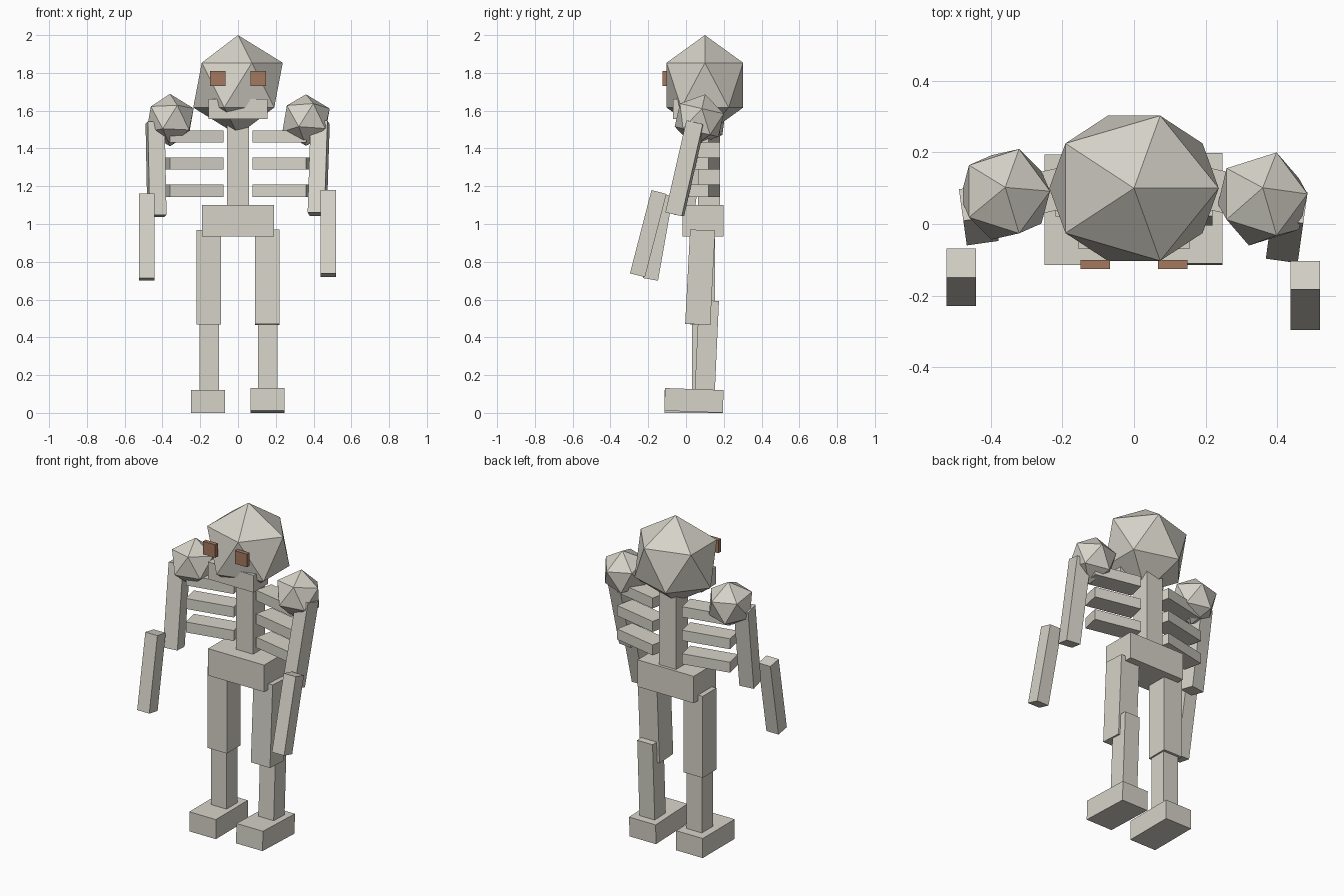
import bpy
import bmesh
from math import radians
from mathutils import Euler

default = bpy.data.objects.get("Cube")
if default:
    bpy.data.objects.remove(default, do_unlink=True)


def material(name, rgb):
    mat = bpy.data.materials.new(name)
    mat.use_nodes = True
    mat.diffuse_color = (*rgb, 1)
    mat.node_tree.nodes["Principled BSDF"].inputs["Base Color"].default_value = (*rgb, 1)
    return mat


BONE = material("pale bone", (0.67, 0.65, 0.58))
EYE = material("rust brown", (0.37, 0.19, 0.115))


def finish(bm, name, loc, mat, pitch, yaw):
    mesh = bpy.data.meshes.new(name)
    bm.to_mesh(mesh)
    bm.free()
    mesh.materials.append(mat)
    obj = bpy.data.objects.new(name, mesh)
    obj.location = loc
    obj.rotation_euler = Euler((radians(pitch), 0, radians(yaw)))
    bpy.context.collection.objects.link(obj)
    return obj


def box(name, loc, size, mat=BONE, pitch=0, yaw=0):
    bm = bmesh.new()
    bmesh.ops.create_cube(bm, size=1)
    bmesh.ops.scale(bm, vec=size, verts=bm.verts)
    return finish(bm, name, loc, mat, pitch, yaw)


def ball(name, loc, radius, depth_scale=1, pitch=0):
    bm = bmesh.new()
    bmesh.ops.create_icosphere(bm, subdivisions=1, radius=radius)
    bmesh.ops.scale(bm, vec=(1, depth_scale, 1), verts=bm.verts)
    return finish(bm, name, loc, BONE, pitch, 0)


# Head, jaw, spine and pelvis
ball("head", (0, 0.1, 1.735), 0.265, depth_scale=0.9)
box("jaw", (0, 0, 1.608), (0.31, 0.14, 0.105))
box("spine", (0, 0.122, 1.31), (0.115, 0.115, 0.48))
box("pelvis", (0, 0.09, 1.017), (0.38, 0.215, 0.165))

for side, label in ((1, "left"), (-1, "right")):
    # Eyes and ribs mirror exactly
    box(f"{label}_eye", (side * 0.108, -0.113, 1.77), (0.082, 0.025, 0.08), EYE)
    for i in range(3):
        box(f"{label}_rib_{i + 1}", (side * 0.23, 0.094, 1.464 - i * 0.144),
            (0.29, 0.115, 0.064), yaw=-12 * side)

# Left arm swings further forward than the right
ball("left_shoulder", (0.36, 0.07, 1.55), 0.14, pitch=-13)
ball("right_shoulder", (-0.36, 0.083, 1.55), 0.14, pitch=-8)
upper_arm = (0.09, 0.09, 0.5)
box("left_upper_arm", (0.427, -0.004, 1.295), upper_arm, pitch=-13, yaw=-8)
box("right_upper_arm", (-0.434, 0.025, 1.29), upper_arm, pitch=-8, yaw=8)
forearm = (0.082, 0.082, 0.455)
box("left_forearm", (0.479, -0.2, 0.949), forearm, pitch=-14.5)
box("right_forearm", (-0.483, -0.149, 0.931), forearm, pitch=-10)

# Legs in mid-step
thigh = (0.13, 0.133, 0.5)
box("left_thigh", (0.155, 0.075, 0.718), thigh, pitch=-3)
box("right_thigh", (-0.155, 0.087, 0.718), thigh)
shin = (0.104, 0.106, 0.5)
box("left_shin", (0.157, 0.11, 0.345), shin, pitch=-2.6)
box("right_shin", (-0.152, 0.085, 0.345), shin)
foot = (0.18, 0.31, 0.12)
box("left_foot", (0.157, 0.042, 0.066), foot, pitch=-2)
box("right_foot", (-0.16, 0.04, 0.06), foot)
